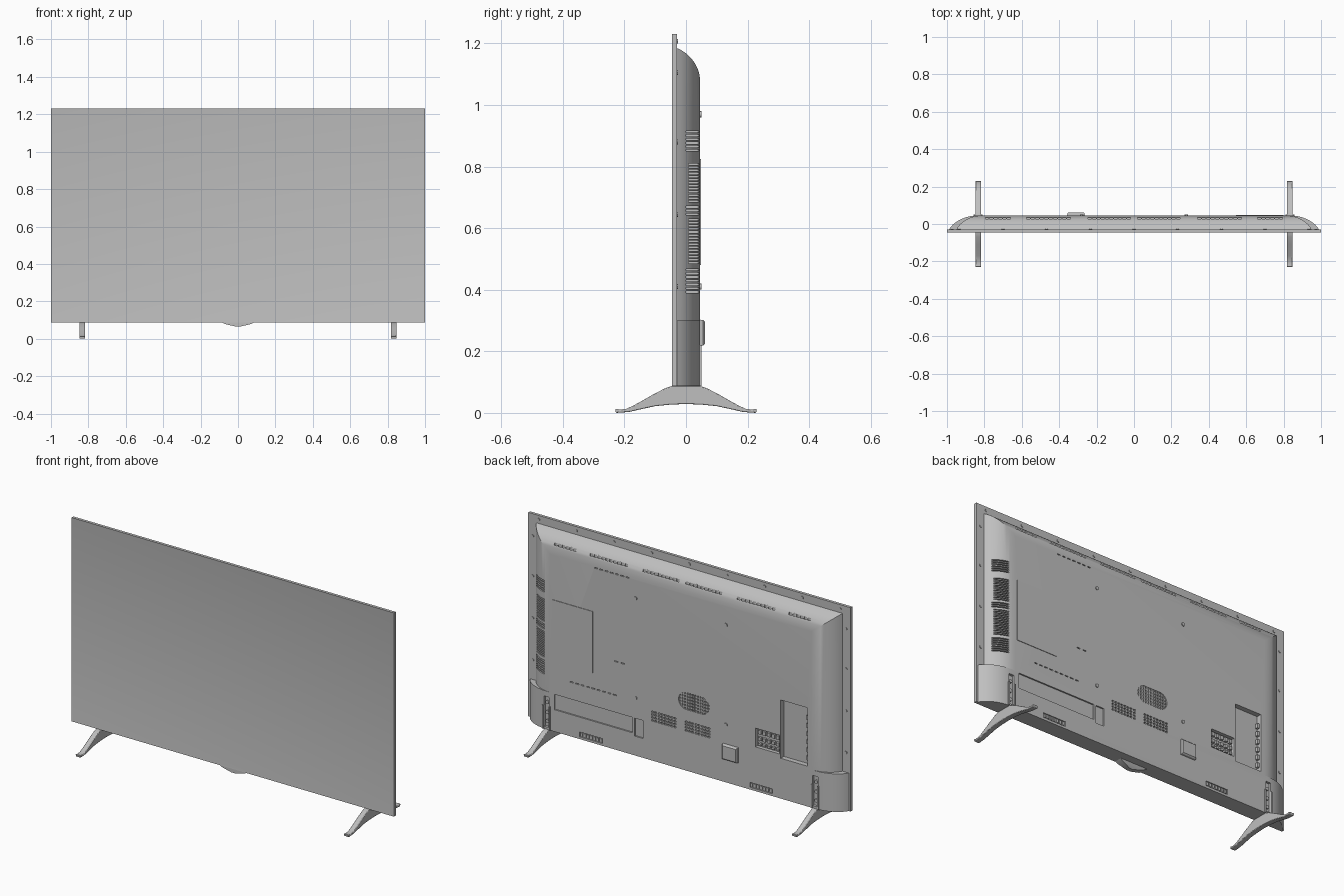
import bpy, bmesh, math
from mathutils import Matrix

if "Cube" in bpy.data.objects:
    bpy.data.objects.remove(bpy.data.objects["Cube"])

grey = bpy.data.materials.new("grey_plastic")
grey.use_nodes = True
GREY = (0.52, 0.52, 0.52, 1)
grey.diffuse_color = GREY
grey.node_tree.nodes["Principled BSDF"].inputs["Base Color"].default_value = GREY

BACK = 0.046      # rear plane of the housing
RIM = -0.03       # where housing meets the panel
BASE = 0.087      # underside of the panel
SPLIT = 0.30      # seam between upper housing and lower cover


def finish(name, bm):
    bmesh.ops.recalc_face_normals(bm, faces=bm.faces)
    mesh = bpy.data.meshes.new(name)
    bm.to_mesh(mesh)
    bm.free()
    mesh.materials.append(grey)
    ob = bpy.data.objects.new(name, mesh)
    bpy.context.scene.collection.objects.link(ob)
    return ob


def add_box(bm, x, y, z):
    lo, hi = zip(*(sorted(p) for p in (x, y, z)))
    size = [b - a for a, b in zip(lo, hi)]
    mid = [(a + b) / 2 for a, b in zip(lo, hi)]
    bmesh.ops.create_cube(bm, size=1, matrix=Matrix.Translation(mid) @ Matrix.Diagonal((*size, 1)))


def boxes(name, specs):
    bm = bmesh.new()
    for s in specs:
        add_box(bm, *s)
    return finish(name, bm)


def loft(name, rings):
    bm = bmesh.new()
    rows = [[bm.verts.new(p) for p in ring] for ring in rings]
    n = len(rows[0])
    for a, b in zip(rows, rows[1:]):
        for i in range(n):
            j = (i + 1) % n
            bm.faces.new((a[i], a[j], b[j], b[i]))
    bm.faces.new(rows[0])
    bm.faces.new(rows[-1])
    return finish(name, bm)


def discs(name, centres, r, depth):
    # round screw heads facing the rear
    bm = bmesh.new()
    turn = Matrix.Rotation(math.pi / 2, 4, 'X')
    for c in centres:
        bmesh.ops.create_cone(bm, cap_ends=True, segments=12, radius1=r, radius2=r,
                              depth=depth, matrix=Matrix.Translation(c) @ turn)
    return finish(name, bm)


def carve(ob, cutter):
    mod = ob.modifiers.new("carve", 'BOOLEAN')
    mod.operation, mod.solver, mod.object = 'DIFFERENCE', 'EXACT', cutter
    bpy.context.view_layer.objects.active = ob
    bpy.ops.object.modifier_apply(modifier=mod.name)
    bpy.data.objects.remove(cutter)


def curve(steps=10, start=0.4):
    # rounded flank: inset fraction and y from rim to rear plane
    for i in range(steps + 1):
        t = start + (math.pi / 2 - start) * i / steps
        f = (math.sin(t) - math.sin(start)) / (1 - math.sin(start))
        yield 1 - math.cos(t) / math.cos(start), RIM + (BACK - RIM) * f


# Display panel with a slim bezel around the recessed screen
bm = bmesh.new()
add_box(bm, (-1, 1), (-0.046, RIM), (BASE, 1.23))
bm.faces.ensure_lookup_table()
front = min(bm.faces, key=lambda f: f.calc_center_median().y)
bmesh.ops.inset_region(bm, faces=[front], thickness=0.012)
bmesh.ops.translate(bm, verts=front.verts, vec=(0, 0.002, 0))
finish("display_panel", bm)

# Upper housing with curved top and flanks
shell = loft("upper_housing", [
    [(-w, y, SPLIT), (w, y, SPLIT), (w, y, top), (-w, y, top)]
    for f, y in curve() for w, top in [(0.95 - 0.14 * f, 1.185 - 0.11 * f)]])

# Wider lower cover, curved at both ends
half = [(0.99 - 0.16 * f, y) for f, y in curve()]
outline = half + [(-x, y) for x, y in reversed(half)]
cover = loft("lower_cover", [[(x, y, z) for x, y in outline] for z in (BASE, SPLIT)])

# Openings in the upper housing
deep = lambda d: (BACK - d, BACK + 0.05)
cuts = [((-0.786, -0.62), deep(0.028), (0.313, 0.64)),
        ((-0.613, -0.464), deep(0.02), (0.335, 0.44))]
for low, high, pitch, y0 in ((0.39, 0.475, 0.012, 0.0), (0.485, 0.635, 0.01, 0.008),
                             (0.642, 0.678, 0.012, 0.0), (0.685, 0.825, 0.01, 0.008),
                             (0.85, 0.93, 0.012, 0.0)):
    for i in range(int((high - low) / pitch)):
        z = low + i * pitch
        cuts.append(((0.848, 1), (y0, 0.1), (z, z + pitch * 0.5)))
for side in (-1, 1):
    for a, b in ((0.02, 0.25), (0.34, 0.58), (0.66, 0.8)):
        n = int((b - a) / 0.023)
        for i in range(n):
            x = a + (b - a) * i / n
            cuts.append(((side * x, side * (x + 0.018)), (0.027, 0.034), (1.09, 1.3)))
for a, b in ((0.03, 0.19), (-0.18, -0.02)):
    for row in range(4):
        for i in range(8):
            x, z = a + (b - a) * i / 8, 0.308 + row * 0.016
            cuts.append(((x, x + 0.013), deep(0.008), (z, z + 0.009)))
for a, b, z in ((0.32, 0.55, 1.07), (0.35, 0.43, 0.58), (0.4, 0.7, 0.39)):
    n = int((b - a) / 0.03)
    for i in range(n):
        x = a + (b - a) * i / n
        cuts.append(((x, x + 0.02), deep(0.006), (z, z + 0.005)))
carve(shell, boxes("housing_cutter", cuts))

# Oval speaker recess with grille ribs
OX, OZ, OR, OL = -0.081, 0.477, 0.048, 0.047
oval = []
for i in range(32):
    t = 2 * math.pi * (i + 0.5) / 32
    oval.append((OX + math.copysign(OL, math.cos(t)) + OR * math.cos(t), OZ + OR * math.sin(t)))
carve(shell, loft("oval_cutter", [[(x, y, z) for x, z in oval] for y in deep(0.008)]))
ribs = []
for i in range(-5, 6):
    dx = i * 0.016
    over = max(0, abs(dx) - OL)
    h = math.sqrt(OR ** 2 - over ** 2)
    ribs.append(((OX + dx - 0.004, OX + dx + 0.004), (BACK - 0.009, BACK - 0.002), (OZ - h, OZ + h)))
for i in range(-2, 3):
    dz = i * 0.017
    w = OL + math.sqrt(OR ** 2 - dz ** 2)
    ribs.append(((OX - w, OX + w), (BACK - 0.009, BACK - 0.0025), (OZ + dz - 0.003, OZ + dz + 0.003)))
boxes("oval_grille", ribs)

# Lower cover openings: cable compartment, label pockets, foot channels
cuts = [((0.3, 0.785), deep(0.008), (0.21, 0.296)), ((0.235, 0.286), deep(0.008), (0.195, 0.296)),
        ((0.485, 0.628), deep(0.006), (0.1, 0.127)), ((-0.57, -0.43), deep(0.006), (0.1, 0.127))]
cuts += [((s * 0.818, s * 0.85), deep(0.014), (0.1, 0.27)) for s in (-1, 1)]
carve(cover, boxes("cover_cutter", cuts))
boxes("label_bars", [((x, x + 0.012), (BACK - 0.007, BACK - 0.001), (0.104, 0.123))
                     for a in (0.49, -0.565) for x in [a + 0.02 * i for i in range(7)]])

# Raised service plate and small square module
boxes("service_plate", [((0.545, 0.8), (BACK - 0.004, BACK + 0.003), (0.48, 0.825))])
loft("square_module", [[(-0.31 + sx * r, y, 0.26 + sz * r * 0.9)
                        for sx, sz in ((-1, -1), (1, -1), (1, 1), (-1, 1))]
                       for y, r in ((BACK - 0.004, 0.048), (0.056, 0.046), (0.062, 0.04))])

# Connectors in the port bay
boxes("port_sockets", [((x, x + 0.018), (BACK - 0.022, BACK - 0.006), (z, z + h))
                       for z, h in ((0.345, 0.012), (0.372, 0.018), (0.408, 0.022))
                       for x in [-0.604 + 0.028 * i for i in range(5)]])
boxes("side_sockets", [((-0.788, -0.772), (BACK - 0.025, BACK - 0.01), (z, z + 0.025))
                       for z in [0.34 + 0.045 * i for i in range(6)]])

# Wall mount bosses and rim screws
discs("mount_bosses", [(x, BACK, z) for x in (-0.28, 0.28) for z in (0.41, 0.97)], 0.01, 0.01)
rim = [(0.935 * i / 4, RIM, 1.207) for i in range(-4, 5)]
rim += [(s * 0.972, RIM, z) for s in (-1, 1) for z in (0.41, 0.645, 0.88, 1.105)]
discs("rim_screws", rim, 0.008, 0.008)

# Sensor bump under the centre of the panel
loft("sensor_bump", [[(-w, -0.044, z), (w, -0.044, z), (w, y, z), (-w, y, z)]
                     for w, y, z in ((0.085, 0.0, BASE), (0.07, -0.005, 0.079), (0.012, -0.02, 0.065))])

# Arched feet with rear brackets
top = [(0.23, 0.014), (0.215, 0.011), (0.195, 0.013), (0.17, 0.024), (0.11, 0.058),
       (0.07, 0.079), (0.045, 0.088)]
under = [(0, 0.029), (0.05, 0.027), (0.1, 0.022), (0.15, 0.011), (0.185, 0.003), (0.228, 0)]
right_half = top[::-1] + under[::-1]
foot_outline = right_half + [(-y, z) for y, z in reversed(right_half[:-1])]
for side, label in ((1, "left"), (-1, "right")):
    foot = loft(label + "_foot", [[(side * x, y, z) for y, z in foot_outline]
                                  for x in (0.817, 0.848)])
    mod = foot.modifiers.new("soft_edges", 'BEVEL')
    mod.width, mod.segments, mod.limit_method = 0.003, 2, 'ANGLE'
    mod.angle_limit = math.radians(50)
    boxes(label + "_foot_bracket", [
        ((side * a, side * b), (BACK - 0.004, 0.051), (BASE, 0.22)) for a, b in ((0.81, 0.817), (0.85, 0.857))])
    discs(label + "_foot_screws", [(side * 0.834, BACK - 0.012, z) for z in (0.13, 0.18, 0.235)], 0.01, 0.012)

# Smooth curved surfaces while keeping creases crisp
for ob in bpy.context.scene.objects:
    if ob.type == 'MESH':
        ob.select_set(True)
        bpy.context.view_layer.objects.active = ob
bpy.ops.object.shade_smooth_by_angle(angle=math.radians(30))
